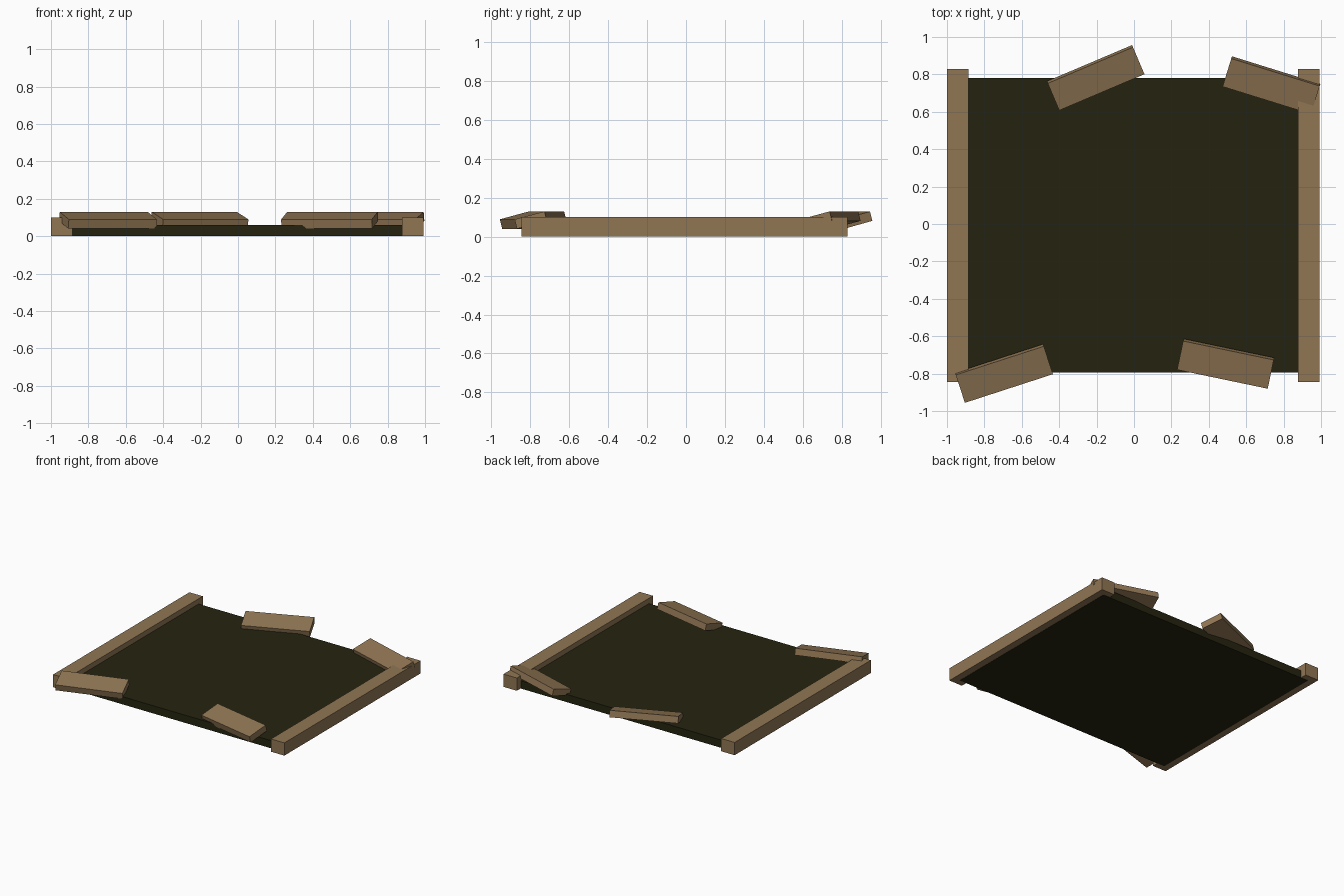
import bpy
from math import radians
from mathutils import Matrix, Vector

if "Cube" in bpy.data.objects:
    bpy.data.objects.remove(bpy.data.objects["Cube"])


def material(name, rgb):
    m = bpy.data.materials.new(name)
    m.diffuse_color = (*rgb, 1)
    m.use_nodes = True
    m.node_tree.nodes["Principled BSDF"].inputs["Base Color"].default_value = m.diffuse_color
    return m


wood = material("brown wood", (0.28, 0.18, 0.088))
dark = material("dark olive", (0.018, 0.017, 0.005))


def box(name, size, center, mat, turn=0, tilt=0):
    """Box tilted along its own length, then turned about z."""
    bpy.ops.mesh.primitive_cube_add(size=1)
    ob = bpy.context.object
    ob.name = name
    ob.data.transform(Matrix.Translation(Vector(center))
                      @ Matrix.Rotation(radians(turn), 4, 'Z')
                      @ Matrix.Rotation(radians(tilt), 4, 'X')
                      @ Matrix.Diagonal((*size, 1)))
    ob.data.materials.append(mat)
    return ob


# Dark floor slab, tucked into the rails
box("floor_slab", (1.88, 1.575, 0.06), (-0.005, -0.0075, 0.03), dark)

# Long side rails
for name, x in (("left_rail", -0.942), ("right_rail", 0.933)):
    box(name, (0.115, 1.675, 0.099), (x, -0.0075, 0.0515), wood)

# Loose tilted planks at the two open ends: x, y, turn in degrees
planks = {
    "front_left_plank": (-0.695, -0.799, 18),
    "front_right_plank": (0.49, -0.747, -11.8),
    "back_left_plank": (-0.205, 0.782, 23),
    "back_right_plank": (0.735, 0.742, -17.3),
}
for name, (x, y, turn) in planks.items():
    box(name, (0.495, 0.162, 0.05), (x, y, 0.085), wood, turn, 14.5)
